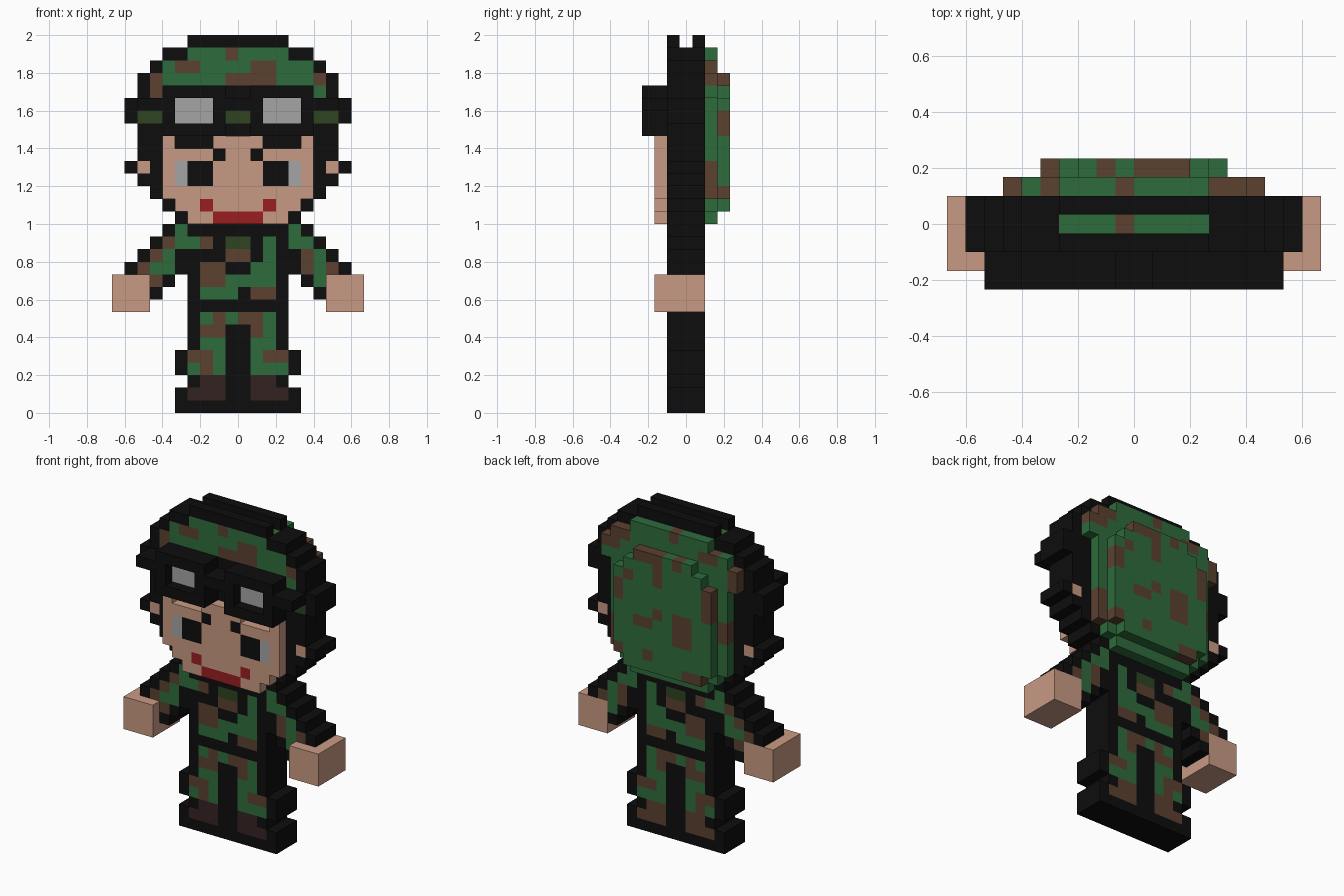
import bpy, bmesh

if "Cube" in bpy.data.objects:
    bpy.data.objects.remove(bpy.data.objects["Cube"])

U = 2 / 30          # one block; rows count down from the top, columns out from x = 0


def srgb(r, g, b):
    lin = [((c / 255 + 0.055) / 1.055) ** 2.4 if c > 10 else c / 3295 for c in (r, g, b)]
    return (*lin, 1)


COLOURS = {
    "black": srgb(13, 13, 13), "green": srgb(45, 108, 60), "brown": srgb(91, 65, 48),
    "olive": srgb(46, 68, 33), "skin": srgb(201, 154, 131), "grey": srgb(165, 165, 165),
    "red": srgb(155, 30, 33), "dark_brown": srgb(53, 34, 34),
}
MATS = {}
for key, value in COLOURS.items():
    MATS[key] = bpy.data.materials.new(key)
    MATS[key].diffuse_color = value
NAMES = list(COLOURS)


def rows(start, halves, colour):
    """Symmetric silhouette: one half-width per row."""
    return {(c, start + i): colour for i, h in enumerate(halves) for c in range(-h, h)}


def paint(cells, colour, *rects, mirror=False):
    """Fill rectangles (first column, end column, first row, end row)."""
    for a, b, r0, r1 in rects:
        for c in range(a, b):
            for r in range(r0, r1):
                cells[c, r] = colour
                if mirror:
                    cells[-1 - c, r] = colour


def build(name, cells, y0, y1, back={}):
    """Extrude a block pattern from y0 to y1; 'back' swaps colours on the rear face."""
    bm = bmesh.new()
    for (c, r), colour in cells.items():
        x0, x1, z1, z0 = c * U, (c + 1) * U, 2 - r * U, 2 - (r + 1) * U
        quads = [([(x0, y0, z0), (x1, y0, z0), (x1, y0, z1), (x0, y0, z1)], colour),
                 ([(x1, y1, z0), (x0, y1, z0), (x0, y1, z1), (x1, y1, z1)], back.get(colour, colour))]
        if (c - 1, r) not in cells:
            quads.append(([(x0, y1, z0), (x0, y0, z0), (x0, y0, z1), (x0, y1, z1)], colour))
        if (c + 1, r) not in cells:
            quads.append(([(x1, y0, z0), (x1, y1, z0), (x1, y1, z1), (x1, y0, z1)], colour))
        if (c, r - 1) not in cells:
            quads.append(([(x0, y0, z1), (x1, y0, z1), (x1, y1, z1), (x0, y1, z1)], colour))
        if (c, r + 1) not in cells:
            quads.append(([(x0, y1, z0), (x1, y1, z0), (x1, y0, z0), (x0, y0, z0)], colour))
        for pts, col in quads:
            bm.faces.new([bm.verts.new(p) for p in pts]).material_index = NAMES.index(col)
    bmesh.ops.remove_doubles(bm, verts=bm.verts, dist=1e-4)
    mesh = bpy.data.meshes.new(name)
    bm.to_mesh(mesh)
    bm.free()
    for key in NAMES:
        mesh.materials.append(MATS[key])
    obj = bpy.data.objects.new(name, mesh)
    bpy.context.collection.objects.link(obj)


F, B = -1.5 * U, 1.5 * U     # front and back of the main slab

# Head slab with camouflage cap, strap patches and ears
head = rows(1, [6, 7, 8, 8, 9, 9, 8, 8, 8, 9, 8, 7, 6, 5], "black")
paint(head, "green", (-4, 4, 1, 2), (-6, 6, 2, 3), (-6, 6, 3, 4), (6, 7, 4, 5))
paint(head, "brown", (-1, 0, 1, 2), (-5, -3, 2, 3), (1, 3, 2, 3), (-7, -6, 3, 5),
      (-1, 3, 3, 4), (6, 7, 3, 4))
paint(head, "olive", (6, 8, 6, 7), (0, 1, 6, 7), mirror=True)
paint(head, "skin", (7, 8, 10, 11), mirror=True)
build("head", head, F, B, {"olive": "black"})

# Twin ridges on the crown
ridge = rows(0, [4], "black")
build("crown_ridge_front", ridge, F, F + U)
build("crown_ridge_back", ridge, B - U, B)

# Face plate with brows, eyes, cheeks and mouth
face = rows(8, [6, 6, 6, 6, 6, 5, 4], "skin")
for c in (2, 3, 4):          # openings under the goggles
    del face[c, 8], face[-1 - c, 8]
paint(face, "black", (1, 2, 9, 10), (2, 4, 10, 12), mirror=True)
paint(face, "grey", (4, 5, 10, 12), mirror=True)
paint(face, "red", (2, 3, 13, 14), (0, 2, 14, 15), mirror=True)
build("face", face, F - U, F)

# Goggles: two frames and a strap, with recessed lenses
frame, lens = {}, {}
paint(frame, "black", (0, 8, 5, 6), (1, 6, 4, 8), mirror=True)
paint(lens, "grey", (2, 5, 5, 7), mirror=True)
for cell in lens:
    del frame[cell]
build("goggle_frame", frame, F - 2 * U, F)
build("goggle_lenses", lens, F - U, F)

# Rounded back of the cap in two steps
outer = rows(1, [4, 6, 7, 7, 6, 6, 6, 6, 6, 6, 6, 6, 5, 4], "green")
paint(outer, "brown", (-1, 0, 1, 2), (-5, -3, 2, 3), (4, 6, 2, 3), (5, 7, 3, 4),
      (-7, -6, 3, 5), (-6, -5, 8, 10), (5, 6, 10, 13), (-4, -2, 13, 14))
build("cap_back_outer", outer, B, B + U)
inner = rows(3, [3, 4, 5, 5, 5, 5, 5, 5, 5, 5, 4], "green")
paint(inner, "brown", (0, 3, 3, 4), (-2, -1, 3, 4), (0, 1, 4, 6), (-5, -4, 5, 8),
      (4, 5, 6, 8), (3, 4, 5, 6), (-3, -1, 8, 11), (1, 3, 9, 10), (0, 1, 8, 9),
      (1, 2, 12, 13), (4, 5, 12, 13), (-4, -2, 13, 14))
build("cap_back_inner", inner, B + U, B + 2 * U)

# Jacket and belt
jacket = rows(15, [4] * 7, "black")
paint(jacket, "green", (-4, -3, 16, 17), (2, 3, 16, 20), (-1, 2, 19, 20), (1, 2, 18, 19),
      (-3, 0, 20, 21), (0, 1, 19, 20))
paint(jacket, "brown", (-3, -2, 16, 17), (-1, 1, 17, 18), (-3, -1, 18, 20), (1, 3, 20, 21))
paint(jacket, "olive", (-1, 1, 16, 17))
build("jacket", jacket, F, B)

# Trousers and boots
legs = rows(22, [4, 4, 4, 5, 5, 4, 5, 5], "black")
paint(legs, "green", (-3, 3, 22, 23), (2, 3, 23, 24), (-3, -1, 24, 25), (1, 3, 24, 25),
      (-2, -1, 25, 27), (-4, -3, 26, 27), (1, 2, 25, 27), (2, 4, 26, 27))
paint(legs, "brown", (-2, -1, 22, 23), (0, 2, 22, 23), (-3, -1, 23, 24), (1, 2, 23, 24),
      (-4, -2, 25, 26), (-3, -2, 26, 27), (2, 4, 25, 26))
paint(legs, "dark_brown", (1, 3, 27, 28), (1, 4, 28, 29), mirror=True)
build("legs_and_boots", legs, F, B, {"dark_brown": "brown"})

# Sleeves
arms = {}
paint(arms, "black", (4, 6, 15, 16), (4, 7, 16, 17), (4, 8, 17, 18), (4, 9, 18, 19),
      (5, 7, 19, 20), (6, 7, 20, 21), mirror=True)
paint(arms, "green", (4, 5, 15, 17), (5, 6, 17, 19), (6, 7, 18, 20), mirror=True)
paint(arms, "brown", (-6, -5, 16, 17), (-7, -6, 17, 18), (-8, -7, 18, 19), (-7, -6, 19, 20),
      (5, 6, 17, 19), (7, 8, 18, 19))
paint(arms, "green", (5, 6, 16, 17), (6, 7, 17, 18))
build("sleeves", arms, F, B)

# Hands
hands = {}
paint(hands, "skin", (7, 10, 19, 22), mirror=True)
build("hands", hands, F - U, B)

for m in bpy.data.materials:
    if m.users and not m.is_grease_pencil:
        m.use_nodes = True
        m.node_tree.nodes["Principled BSDF"].inputs["Base Color"].default_value = m.diffuse_color
